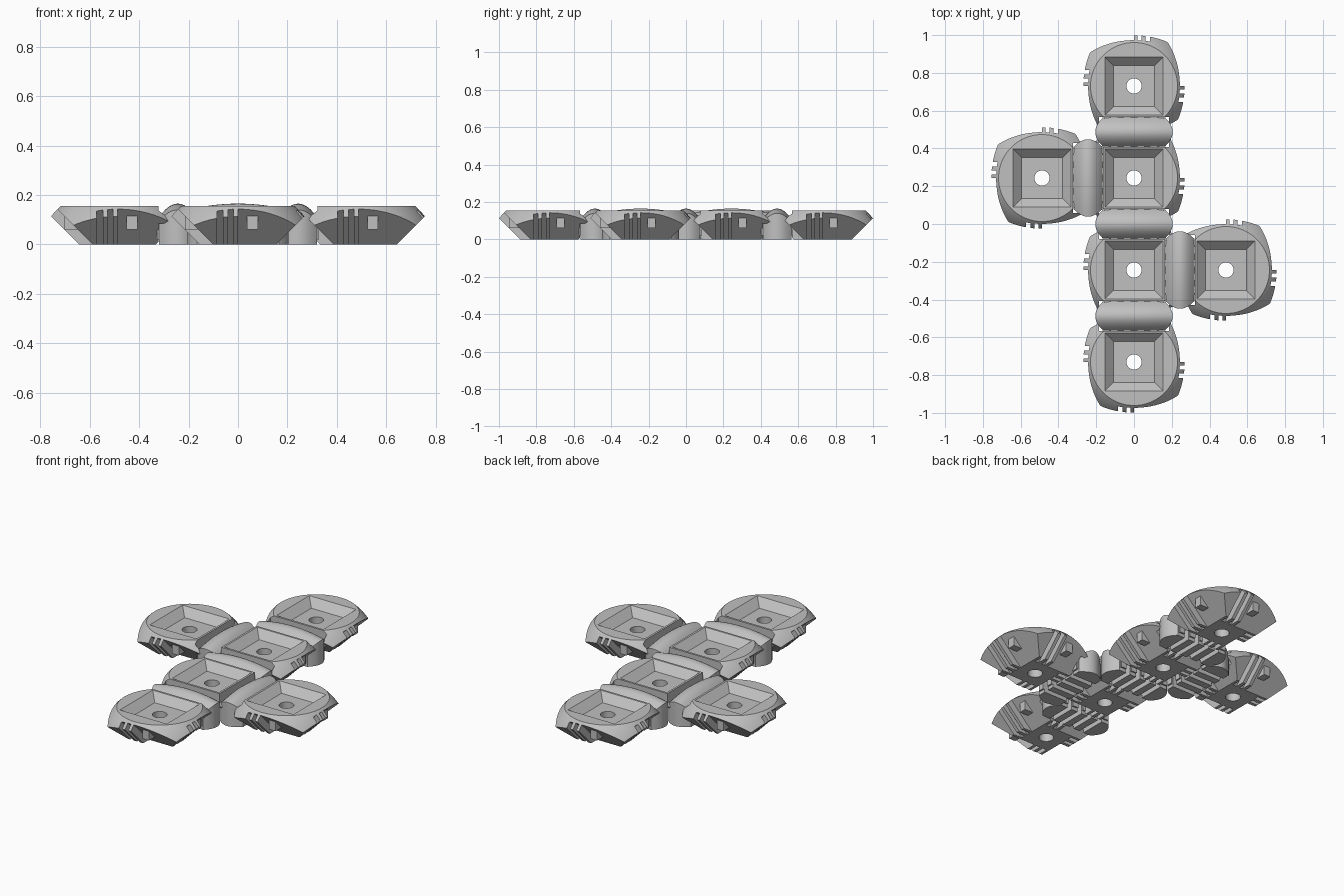
import bpy, bmesh, math
from mathutils import Matrix, Vector

if "Cube" in bpy.data.objects:
    bpy.data.objects.remove(bpy.data.objects["Cube"])

PITCH = 0.487
gray = bpy.data.materials.new("light gray plastic")
gray.diffuse_color = (0.53, 0.53, 0.53, 1)
gray.use_nodes = True
gray.node_tree.nodes["Principled BSDF"].inputs["Base Color"].default_value = gray.diffuse_color


def finish(bm, name):
    bmesh.ops.recalc_face_normals(bm, faces=bm.faces)
    mesh = bpy.data.meshes.new(name)
    bm.to_mesh(mesh)
    bm.free()
    mesh.materials.append(gray)
    obj = bpy.data.objects.new(name, mesh)
    bpy.context.collection.objects.link(obj)
    return obj


def hull(bm, points, turn=0):
    rot = Matrix.Rotation(turn * math.pi / 2, 3, 'Z')
    verts = [bm.verts.new(rot @ Vector(p)) for p in points]
    res = bmesh.ops.convex_hull(bm, input=verts)
    bmesh.ops.dissolve_limit(bm, angle_limit=0.01, verts=verts,
                             edges=list({e for v in verts for e in v.link_edges}))
    return res


def box(bm, x, y, z, turn=0):
    hull(bm, [(a, b, c) for a in x for b in y for c in z], turn)


def carve(obj, cutter, operation='DIFFERENCE'):
    mod = obj.modifiers.new("cut", 'BOOLEAN')
    mod.operation, mod.object, mod.solver = operation, cutter, 'EXACT'
    bpy.context.view_layer.update()
    dg = bpy.context.evaluated_depsgraph_get()
    mesh = bpy.data.meshes.new_from_object(obj.evaluated_get(dg))
    obj.modifiers.clear()
    obj.data = mesh
    bpy.data.objects.remove(cutter)


def smooth(obj):
    bpy.ops.object.select_all(action='DESELECT')
    obj.select_set(True)
    bpy.context.view_layer.objects.active = obj
    bpy.ops.object.shade_smooth_by_angle(angle=math.radians(25))


# Ball trimmed to a flat-topped, flat-bottomed block with four 45 degree sides
bm = bmesh.new()
bmesh.ops.create_uvsphere(bm, u_segments=72, v_segments=48, radius=0.34,
                          matrix=Matrix.Translation((0, 0, -0.095)))
planes = [((0, 0, 0.155), (0, 0, 1)), ((0, 0, 0), (0, 0, -1))]
planes += [((0.155 * s * a, 0.155 * s * b, 0), (s * a, s * b, -1))
           for s in (-1, 1) for a, b in ((1, 0), (0, 1))]
for co, no in planes:
    bmesh.ops.bisect_plane(bm, geom=bm.verts[:] + bm.edges[:] + bm.faces[:], dist=1e-6,
                           plane_co=co, plane_no=Vector(no).normalized(), clear_outer=True)
    bmesh.ops.holes_fill(bm, edges=[e for e in bm.edges if e.is_boundary], sides=0)
base = finish(bm, "base_tile")

# Stepped-back half and grooves on every side, repeated as a pinwheel
bm = bmesh.new()
for k in range(4):
    for x0, x1 in ((0, 0.5), (-0.085, -0.06), (-0.04, -0.018)):
        hull(bm, [(x, y, z) for x in (x0, x1) for y, z in
                  ((-0.09, -0.01), (-0.4, 0.3), (-0.7, 0.3), (-0.7, -0.01))], k)
carve(base, finish(bm, "step_cutter"))

# Tapered square recess and round through hole
bm = bmesh.new()
hull(bm, [(sx * w, sy * w, z) for w, z in ((0.108, 0.11), (0.198, 0.2))
          for sx in (-1, 1) for sy in (-1, 1)])
carve(base, finish(bm, "recess_cutter"))
bm = bmesh.new()
bmesh.ops.create_cone(bm, cap_ends=True, segments=32, radius1=0.04, radius2=0.04, depth=0.6)
carve(base, finish(bm, "hole_cutter"))

# Six tiles; sides listed in joined get a straight face for a hinge
tiles = [((0, 1.5), (0,)), ((0, 0.5), (0, 2, 3)), ((0, -0.5), (0, 1, 2)),
         ((0, -1.5), (2,)), ((-1, 0.5), (1,)), ((1, -0.5), (3,))]
for i, ((px, py), joined) in enumerate(tiles, 1):
    tile = bpy.data.objects.new(f"tile_{i}", base.data.copy())
    bpy.context.collection.objects.link(tile)
    for k in joined:
        bm = bmesh.new()
        box(bm, (-0.185, 0.185), (-0.5, -0.165), (-0.1, 0.4), k)
        carve(tile, finish(bm, "side_cutter"))
    tile.location = (px * PITCH, py * PITCH, 0)
    smooth(tile)
    # Small latch blocks on the free sides
    bm = bmesh.new()
    for k in range(4):
        if k not in joined:
            box(bm, (0.037, 0.08), (-0.215, -0.15), (0.06, 0.115), k)
    latch = finish(bm, f"latches_{i}")
    latch.location = tile.location
bpy.data.objects.remove(base)


def make_hinge(name, x, y, turn):
    # Domed bar with pointed ends
    bm = bmesh.new()
    nu, nv = 16, 12
    top, low = [], []
    for j in range(nv + 1):
        t = 2 * j / nv - 1
        length = 0.205 - 0.04 * t * t
        xs = [length * (2 * i / nu - 1) for i in range(nu + 1)]
        top.append([bm.verts.new((u, 0.076 * t, 0.165 - 0.055 * t * t - 0.6 * u * u)) for u in xs])
        low.append([bm.verts.new((u, 0.076 * t, 0)) for u in xs])
    for grid in (top, low):
        for j in range(nv):
            for i in range(nu):
                bm.faces.new((grid[j][i], grid[j][i + 1], grid[j + 1][i + 1], grid[j + 1][i]))
    for j in range(nv):
        for i in (0, nu):
            bm.faces.new((top[j][i], top[j + 1][i], low[j + 1][i], low[j][i]))
    for i in range(nu):
        for j in (0, nv):
            bm.faces.new((top[j][i], top[j][i + 1], low[j][i + 1], low[j][i]))
    hinge = finish(bm, name)
    # Slots across the underside
    bm = bmesh.new()
    for c in (-0.105, -0.035, 0.035, 0.105):
        box(bm, (c - 0.014, c + 0.014), (-0.2, 0.2), (-0.1, 0.07))
    carve(hinge, finish(bm, "slot_cutter"))
    # Knuckles that bridge to the tiles
    bm = bmesh.new()
    for c in (-0.14, -0.07, 0, 0.07, 0.14):
        box(bm, (c - 0.018, c + 0.018), (-0.085, 0.085), (0.02, 0.1))
    knuckles = finish(bm, name + "_knuckles")
    for obj in (hinge, knuckles):
        obj.location = (x * PITCH, y * PITCH, 0)
        obj.rotation_euler.z = turn
    smooth(hinge)


for n, (x, y, turn) in enumerate([(0, 1, 0), (0, 0, 0), (0, -1, 0),
                                  (-0.5, 0.5, math.pi / 2), (0.5, -0.5, math.pi / 2)], 1):
    make_hinge(f"hinge_{n}", x, y, turn)
